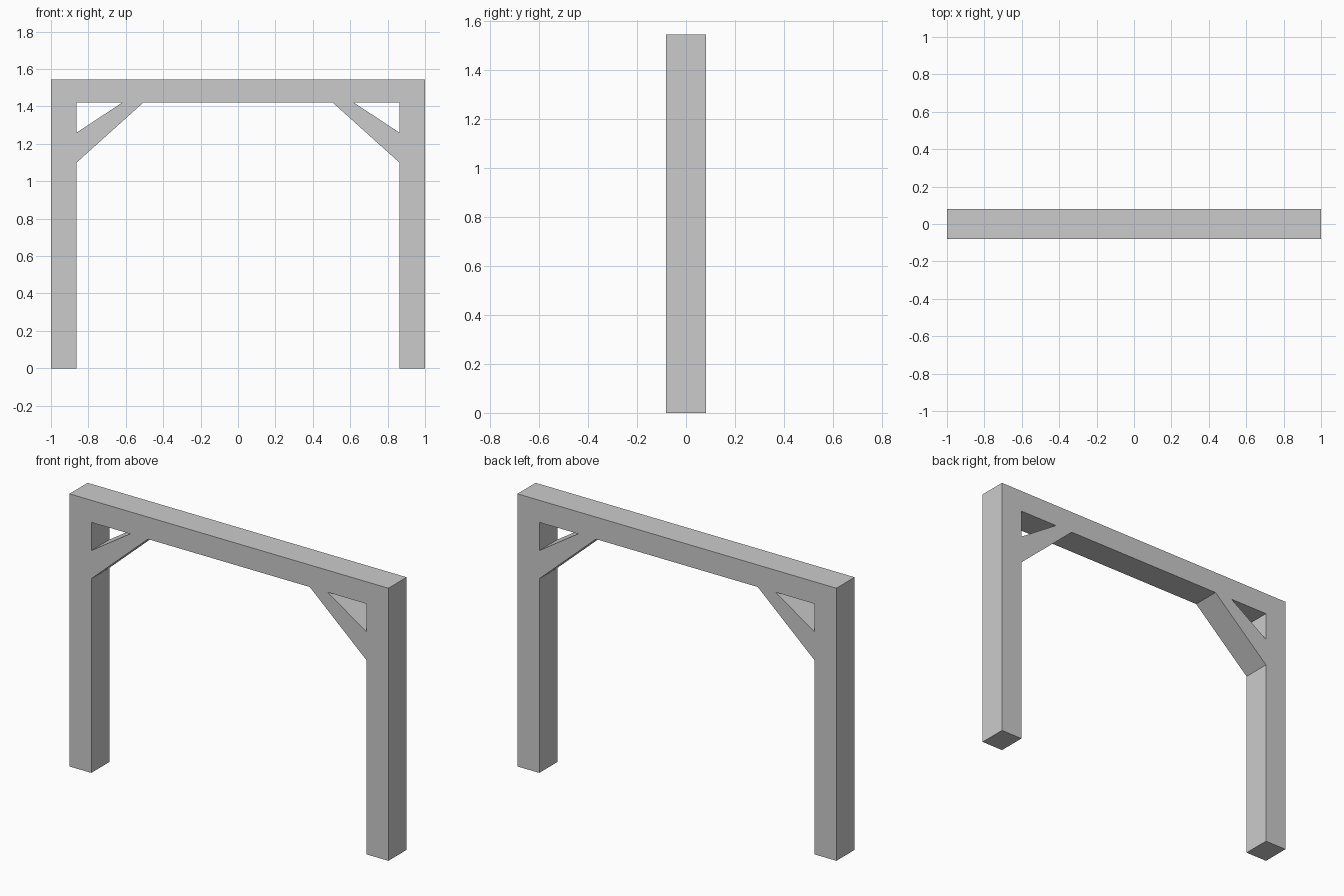
import bpy
import bmesh

if "Cube" in bpy.data.objects:
    bpy.data.objects.remove(bpy.data.objects["Cube"])

DEPTH = 0.163
TOP, BEAM_Z = 1.545, 1.42      # top and underside of the beam
BRACE_HI, BRACE_LO = 1.26, 1.10  # where the brace meets the post
OUT, INN = 1.0, 0.863          # outer and inner post faces
BRACE_A, BRACE_B = 0.62, 0.507  # where the brace meets the beam

# Right half of the front profile, split into quads: post, corner, beam, brace
zs = [0.0, BRACE_LO, BRACE_HI, BEAM_Z, TOP]
xs = [OUT, INN, BRACE_A, BRACE_B, 0.0]
quads = [[(INN, a), (OUT, a), (OUT, b), (INN, b)] for a, b in zip(zs, zs[1:])]
quads += [[(b, BEAM_Z), (a, BEAM_Z), (a, TOP), (b, TOP)] for a, b in zip(xs[1:], xs[2:])]
quads.append([(BRACE_B, BEAM_Z), (INN, BRACE_LO), (INN, BRACE_HI), (BRACE_A, BEAM_Z)])

bm = bmesh.new()
for q in quads:
    bm.faces.new([bm.verts.new((x, -DEPTH / 2, z)) for x, z in q])
bmesh.ops.remove_doubles(bm, verts=bm.verts, dist=1e-5)

# Give the profile its depth
front = bm.faces[:]
back = bmesh.ops.extrude_face_region(bm, geom=front, use_keep_orig=True)["geom"]
bmesh.ops.translate(bm, vec=(0, DEPTH, 0),
                    verts=[g for g in back if isinstance(g, bmesh.types.BMVert)])
bmesh.ops.recalc_face_normals(bm, faces=bm.faces)

# Open the centre seam so the mirrored halves join cleanly
seam = [f for f in bm.faces if all(abs(v.co.x) < 1e-5 for v in f.verts)]
bmesh.ops.delete(bm, geom=seam, context='FACES_ONLY')

mesh = bpy.data.meshes.new("braced_frame")
bm.to_mesh(mesh)
bm.free()
frame = bpy.data.objects.new("braced_frame", mesh)
bpy.context.collection.objects.link(frame)

# Left half
mirror = frame.modifiers.new("mirror", 'MIRROR')
mirror.use_axis[0] = True
mirror.use_clip = True
